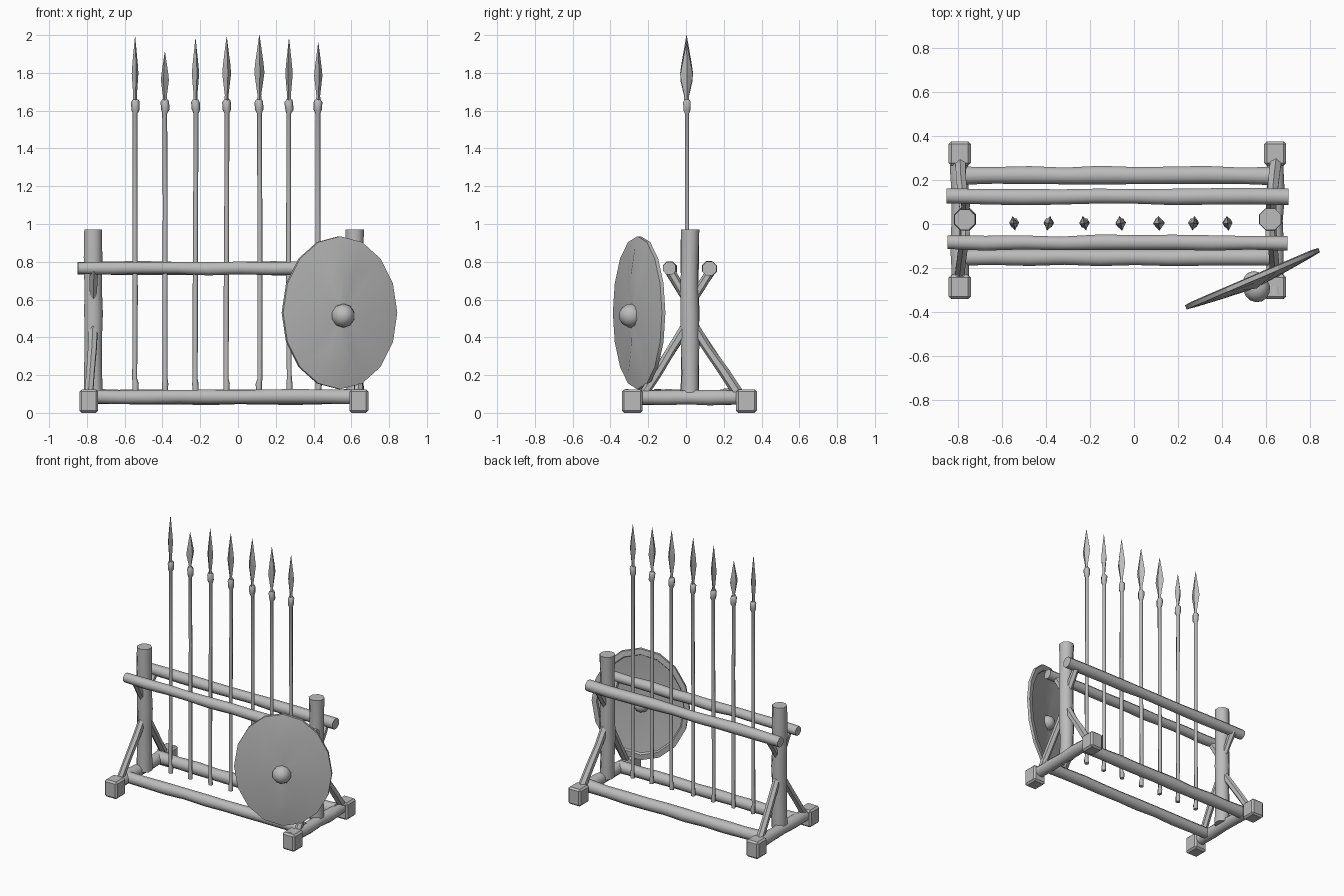
import bpy, bmesh, math, random
from mathutils import Vector, Matrix

if "Cube" in bpy.data.objects:
    bpy.data.objects.remove(bpy.data.objects["Cube"])

random.seed(4)
GREY = bpy.data.materials.new("plain grey")
GREY.diffuse_color = (0.5, 0.5, 0.5, 1)
GREY.use_nodes = True
GREY.node_tree.nodes["Principled BSDF"].inputs["Base Color"].default_value = GREY.diffuse_color


def finish(bm, name, angle=40):
    bmesh.ops.recalc_face_normals(bm, faces=bm.faces)
    me = bpy.data.meshes.new(name)
    bm.to_mesh(me)
    bm.free()
    me.materials.append(GREY)
    ob = bpy.data.objects.new(name, me)
    bpy.context.collection.objects.link(ob)
    bpy.ops.object.select_all(action='DESELECT')
    ob.select_set(True)
    bpy.context.view_layer.objects.active = ob
    bpy.ops.object.shade_smooth_by_angle(angle=math.radians(angle))
    return ob


def skin(bm, rings, cap=True):
    """Join rings of vertices with quads, optionally closing both ends."""
    n = len(rings[0])
    for a, b in zip(rings, rings[1:]):
        for i in range(n):
            j = (i + 1) % n
            bm.faces.new((a[i], a[j], b[j], b[i]))
    if cap:
        bm.faces.new(rings[0])
        bm.faces.new(rings[-1])


def log(name, a, b, r, sides=8, steps=6, wobble=0.003):
    """Rough hewn pole from a to b."""
    a, b = Vector(a), Vector(b)
    d = b - a
    rot = d.to_track_quat('Z', 'Y').to_matrix()
    bm = bmesh.new()
    rings = []
    for s in range(steps + 1):
        off = Vector((random.uniform(-1, 1), random.uniform(-1, 1), 0)) * wobble
        rr = r + random.uniform(-1, 1) * wobble
        ring = []
        for i in range(sides):
            t = 2 * math.pi * (i + 0.5) / sides
            p = Vector((math.cos(t) * rr, math.sin(t) * rr, 0)) + off
            ring.append(bm.verts.new(a + d * s / steps + rot @ p))
        rings.append(ring)
    skin(bm, rings)
    return finish(bm, name, 50)


def block(name, c, size, bevel=0.012):
    bm = bmesh.new()
    bmesh.ops.create_cube(bm, size=1)
    for v in bm.verts:
        v.co = Vector(c) + Vector(v.co[i] * size[i] for i in range(3))
    bmesh.ops.bevel(bm, geom=bm.edges[:], offset=bevel, segments=1, affect='EDGES')
    return finish(bm, name, 30)


# end frames: foot, end blocks, post and four braces on each side
for side, fx, px in (("left", -0.79, -0.765), ("right", 0.64, 0.617)):
    log(side + "_foot_beam", (fx, -0.32, 0.083), (fx, 0.35, 0.083), 0.043)
    block(side + "_front_foot", (fx, -0.285, 0.062), (0.1, 0.11, 0.124))
    block(side + "_back_foot", (fx, 0.32, 0.062), (0.1, 0.11, 0.124))
    log(side + "_post", (px, 0.02, 0.08), (px, 0.02, 0.972), 0.051)
    log(side + "_front_brace", (fx, -0.23, 0.09), (px, 0.01, 0.47), 0.027, 6, 3)
    log(side + "_back_brace", (fx, 0.285, 0.09), (px, 0.03, 0.47), 0.027, 6, 3)
    log(side + "_front_strut", (px, -0.09, 0.76), (px, 0.02, 0.57), 0.024, 6, 2)
    log(side + "_back_strut", (px, 0.14, 0.76), (px, 0.02, 0.57), 0.024, 6, 2)

# long rails
log("front_top_rail", (-0.845, -0.085, 0.765), (0.695, -0.085, 0.765), 0.036, steps=9)
log("back_top_rail", (-0.85, 0.125, 0.765), (0.70, 0.125, 0.765), 0.038, steps=9)
log("front_bottom_rail", (-0.79, -0.152, 0.085), (0.64, -0.152, 0.085), 0.041, steps=9)
log("back_bottom_rail", (-0.79, 0.22, 0.085), (0.64, 0.22, 0.085), 0.043, steps=9)


# spears: shaft with butt and collar, then a four sided leaf head
def spear(n, x, tip, wide, turn):
    bm = bmesh.new()
    prof = [(0.12, 0.016), (0.155, 0.017), (0.18, 0.013), (0.6, 0.014), (1.1, 0.013),
            (1.585, 0.013), (1.605, 0.022), (1.645, 0.023), (1.66, 0.015)]
    rings = []
    for z, r in prof:
        dx = random.uniform(-0.003, 0.003)
        rings.append([bm.verts.new((x + dx + r * math.cos(i * math.pi / 3),
                                    0.005 + r * math.sin(i * math.pi / 3), z))
                      for i in range(6)])
    skin(bm, rings)
    finish(bm, "spear_shaft_%d" % n, 65)

    bm = bmesh.new()
    h = tip - 1.64
    rot = Matrix.Rotation(turn, 3, 'Z')
    rings = []
    for f, w, t in ((0, 0.016, 0.013), (0.12, 0.012, 0.01), (0.45, 0.034, wide),
                    (0.6, 0.026, wide * 0.8), (1, 0.001, 0.001)):
        pts = ((t, 0), (0, w), (-t, 0), (0, -w))
        rings.append([bm.verts.new(rot @ Vector((p, q, 0)) + Vector((x, 0.003, 1.64 + h * f)))
                      for p, q in pts])
    skin(bm, rings)
    finish(bm, "spear_head_%d" % n, 20)


for n, (x, tip, wide) in enumerate([
        (-0.545, 1.99, 0.018), (-0.387, 1.91, 0.022), (-0.225, 1.98, 0.02),
        (-0.06, 1.99, 0.024), (0.113, 2.0, 0.027), (0.27, 1.98, 0.02),
        (0.425, 1.96, 0.022)]):
    spear(n + 1, x, tip, wide, random.uniform(-0.3, 0.3))

# oval shield leaning across the front right corner
U = Vector((0.605, 0.26, 0)).normalized()      # across
N = Vector((U.y, -U.x, 0))                     # outward, to the front
C = Vector((0.538, -0.25, 0.53))


def shield_point(u, z, d):
    return C + U * u + Vector((0, 0, z)) + N * d


bm = bmesh.new()
SEG = 16
rings = []
# (radius fraction, outward offset, ridge height) from back centre round to front centre
for f, d, ridge in ((0.1, 0.015, 0), (0.5, 0.008, 0.012), (0.88, -0.004, 0.004), (0.9, -0.016, 0),
                    (1, -0.012, 0), (1, 0.008, 0), (0.88, 0.014, 0.006), (0.5, 0.028, 0.018),
                    (0.1, 0.04, 0)):
    ring = []
    for i in range(SEG):
        t = 2 * math.pi * i / SEG
        on_ridge = i in (SEG // 4, 3 * SEG // 4)
        ring.append(bm.verts.new(shield_point(
            0.329 * f * math.cos(t), 0.405 * f * math.sin(t), d + (ridge if on_ridge else 0))))
    rings.append(ring)
skin(bm, rings)
finish(bm, "shield", 25)

# shield bosses, front and back
for name, d, r, flat in (("shield_boss", 0.045, 0.064, 1.0), ("shield_back_boss", 0.01, 0.05, 0.9)):
    bm = bmesh.new()
    bmesh.ops.create_uvsphere(bm, u_segments=10, v_segments=7, radius=r)
    for v in bm.verts:
        p = v.co.copy()
        v.co = shield_point(p.x, p.y - 0.015, d + p.z * flat)
    finish(bm, name, 60)
